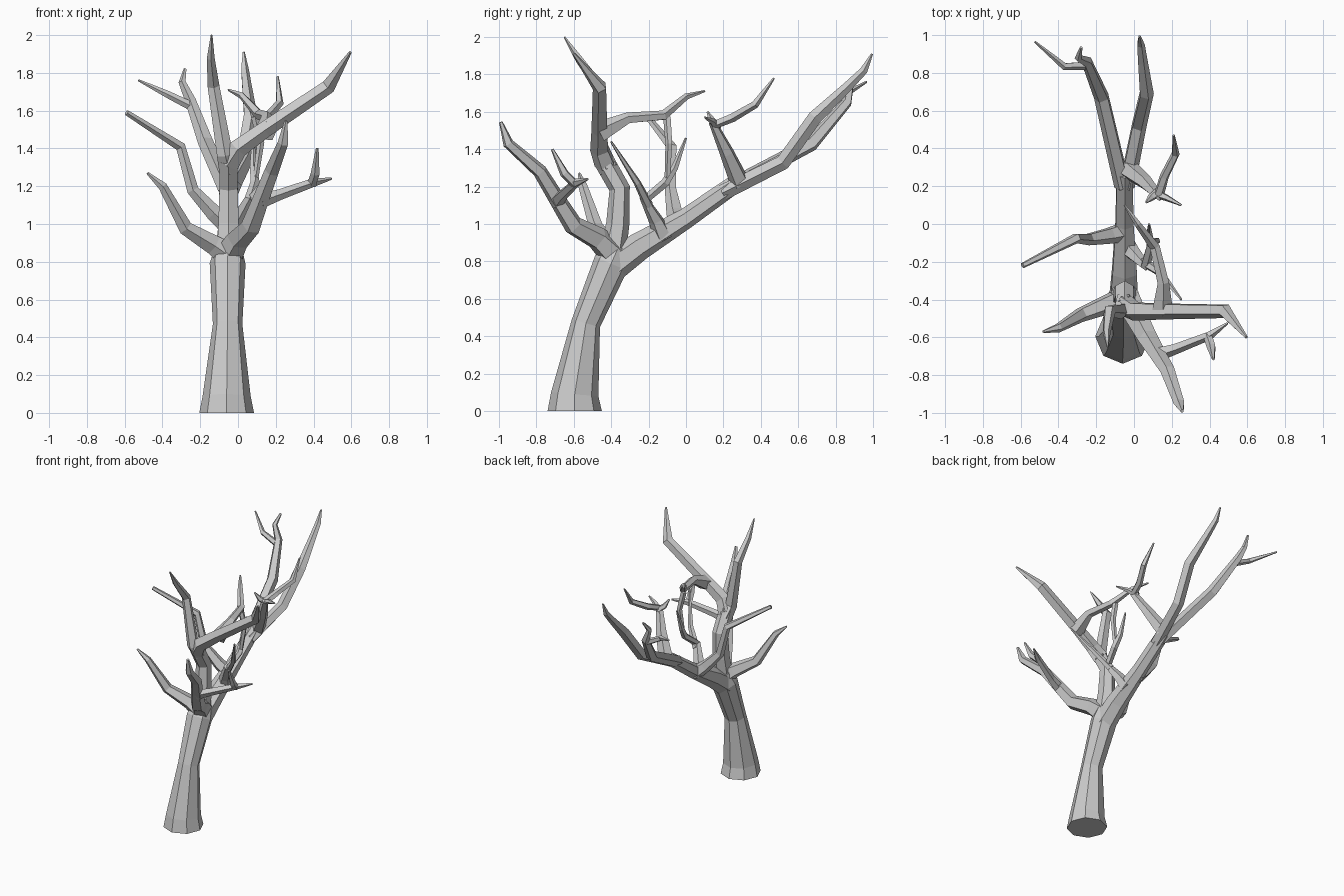
import bpy, bmesh, math
from mathutils import Vector


def limb(name, pts, sides=5):
    """Tapered low-poly tube through (x, y, z, radius) points, with flat caps."""
    P = [Vector(p[:3]) for p in pts]
    segs = [(b - a).normalized() for a, b in zip(P, P[1:])]
    bm = bmesh.new()
    u = None
    rings = []
    for i, p in enumerate(P):
        t = (segs[max(i - 1, 0)] + segs[min(i, len(segs) - 1)]).normalized()
        if u is None:
            ref = Vector((0, -1, 0)) if abs(t.y) < 0.9 else Vector((0, 0, 1))
            u = ref
        u = (u - t * u.dot(t)).normalized()
        v = t.cross(u)
        r = pts[i][3]
        rings.append([bm.verts.new(p + r * (u * math.cos(a) + v * math.sin(a)))
                      for a in (2 * math.pi * k / sides for k in range(sides))])
    for r0, r1 in zip(rings, rings[1:]):
        for k in range(sides):
            n = (k + 1) % sides
            bm.faces.new((r0[k], r0[n], r1[n], r1[k]))
    bm.faces.new(rings[0][::-1])
    bm.faces.new(rings[-1])
    bmesh.ops.recalc_face_normals(bm, faces=bm.faces)
    me = bpy.data.meshes.new(name)
    bm.to_mesh(me)
    bm.free()
    ob = bpy.data.objects.new(name, me)
    bpy.context.collection.objects.link(ob)
    return ob


# Trunk
limb("trunk", [(-.06, -.595, 0, .145), (-.06, -.595, .09, .127), (-.055, -.535, .47, .078),
               (-.055, -.4, .79, .095), (-.05, -.36, .88, .07)], 8)

# Back bough and its forks
limb("back_bough", [(-.055, -.4, .77, .085), (-.05, -.25, .88, .075),
                    (-.05, .0, 1.03, .055), (-.05, .27, 1.22, .048)], 6)
limb("back_left_branch", [(-.06, .2, 1.18, .045), (-.17, .67, 1.43, .042), (-.25, .86, 1.65, .03),
                          (-.295, .88, 1.75, .02), (-.28, .935, 1.82, .008)])
limb("back_left_twig", [(-.24, .84, 1.62, .025), (-.37, .835, 1.685, .02), (-.525, .965, 1.76, .006)])
limb("back_right_branch", [(-.04, .2, 1.17, .045), (.025, .52, 1.33, .042), (.065, .69, 1.57, .04),
                           (.045, .86, 1.73, .028), (.035, .95, 1.82, .022), (.03, .995, 1.91, .006)])
limb("back_side_branch", [(-.03, .29, 1.22, .055), (.06, .22, 1.38, .04), (.13, .15, 1.53, .03),
                          (.16, .25, 1.57, .025), (.22, .37, 1.64, .022), (.21, .47, 1.78, .006)])
limb("back_side_twig_right", [(.12, .16, 1.52, .025), (.17, .14, 1.55, .018), (.25, .1, 1.57, .006)])
limb("back_side_twig_left", [(.13, .17, 1.52, .025), (.09, .14, 1.55, .02), (.065, .115, 1.6, .006)])

# Branches off the lower back bough
limb("left_branch", [(-.05, -.04, .99, .055), (-.13, -.06, 1.06, .045), (-.24, -.08, 1.18, .033),
                     (-.305, -.075, 1.41, .028), (-.59, -.22, 1.59, .015)])
limb("inner_branch", [(-.04, -.12, .93, .055), (.0, -.16, 1.02, .04), (.06, -.22, 1.13, .028),
                      (.09, -.11, 1.22, .025), (.08, -.06, 1.3, .02), (.08, .0, 1.46, .006)])
limb("inner_twig", [(.05, -.2, 1.1, .027), (.14, -.26, 1.22, .02), (.25, -.4, 1.44, .006)])

# Central upright bough
limb("upright_bough", [(-.05, -.4, .8, .075), (-.05, -.365, 1.0, .062), (-.05, -.355, 1.19, .056),
                       (-.05, -.44, 1.34, .055)], 6)
limb("upright_branch", [(-.05, -.41, 1.29, .055), (-.07, -.46, 1.37, .045),
                        (-.13, -.46, 1.73, .033), (-.145, -.57, 1.88, .022), (-.14, -.65, 2.0, .005)])
limb("long_right_branch", [(-.05, -.43, 1.32, .06), (.0, -.46, 1.4, .053), (.14, -.46, 1.5, .046),
                           (.48, -.46, 1.73, .04), (.595, -.6, 1.91, .008)])
limb("curling_branch", [(.15, -.46, 1.49, .06), (.155, -.31, 1.565, .032), (.11, -.12, 1.58, .028),
                        (.02, .0, 1.68, .018), (-.05, .1, 1.71, .006)])
limb("curling_twig", [(.09, -.1, 1.57, .022), (.12, -.09, 1.43, .02), (.09, -.1, 1.22, .015)])

# Front bough and its forks
limb("front_bough", [(-.05, -.38, .83, .08), (.0, -.47, .92, .065), (.07, -.6, .99, .055),
                     (.13, -.7, 1.15, .045), (.18, -.78, 1.28, .04),
                     (.24, -.95, 1.43, .03), (.255, -.99, 1.545, .01)])
limb("front_right_branch", [(.12, -.69, 1.12, .04), (.22, -.66, 1.155, .03), (.4, -.59, 1.22, .024),
                            (.495, -.525, 1.24, .006)])
limb("front_right_twig", [(.39, -.59, 1.21, .025), (.41, -.65, 1.27, .025), (.42, -.715, 1.4, .008)])
limb("front_left_branch", [(-.06, -.4, .84, .07), (-.13, -.42, .89, .055), (-.28, -.48, .98, .04),
                           (-.4, -.55, 1.2, .025), (-.48, -.57, 1.27, .007)])
